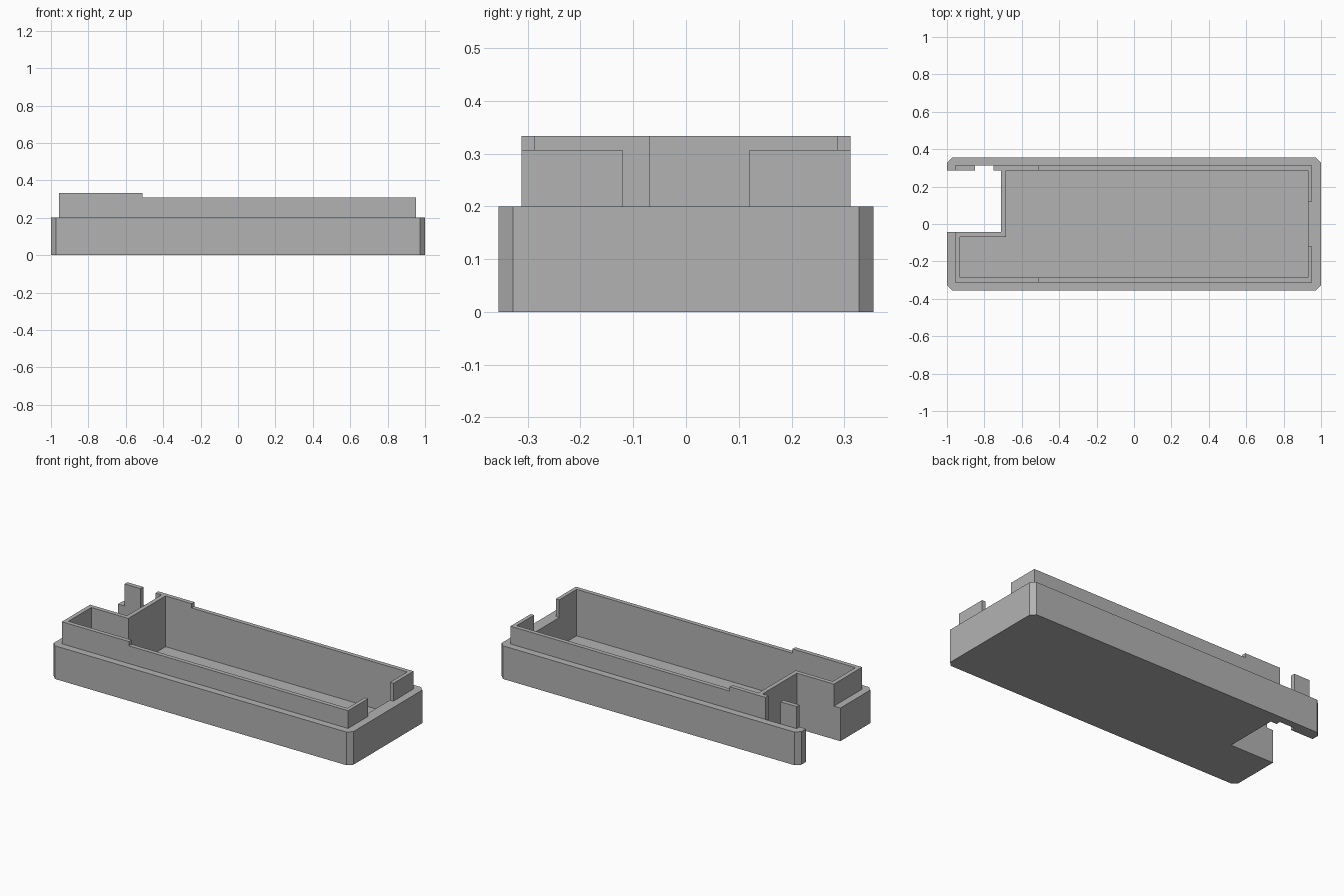
import bpy
import bmesh

if "Cube" in bpy.data.objects:
    bpy.data.objects.remove(bpy.data.objects["Cube"], do_unlink=True)

grey = bpy.data.materials.new("plain grey")
grey.use_nodes = True
grey.diffuse_color = (0.45, 0.45, 0.45, 1)
grey.node_tree.nodes["Principled BSDF"].inputs["Base Color"].default_value = grey.diffuse_color


def prism(name, outline, z0, z1):
    """Extrude a flat outline from z0 up to z1."""
    bm = bmesh.new()
    face = bm.faces.new([bm.verts.new((x, y, z0)) for x, y in outline])
    up = bmesh.ops.extrude_face_region(bm, geom=[face])["geom"]
    bmesh.ops.translate(bm, vec=(0, 0, z1 - z0),
                        verts=[v for v in up if isinstance(v, bmesh.types.BMVert)])
    bmesh.ops.recalc_face_normals(bm, faces=bm.faces)
    mesh = bpy.data.meshes.new(name)
    bm.to_mesh(mesh)
    bm.free()
    mesh.materials.append(grey)
    obj = bpy.data.objects.new(name, mesh)
    bpy.context.collection.objects.link(obj)
    return obj


def rect(x0, x1, y0, y1):
    return [(x0, y0), (x1, y0), (x1, y1), (x0, y1)]


def cut(obj, outline, z0, z1):
    """Subtract a prism and bake the result."""
    cutter = prism("cutter", outline, z0, z1)
    cutter.hide_render = True
    mod = obj.modifiers.new("cut", "BOOLEAN")
    mod.operation = "DIFFERENCE"
    mod.solver = "EXACT"
    mod.object = cutter
    bpy.context.view_layer.objects.active = obj
    bpy.ops.object.modifier_apply(modifier=mod.name)
    bpy.data.objects.remove(cutter, do_unlink=True)


# Main dimensions
L, W, CH = 1.0, 0.355, 0.027          # half length, half width, corner chamfer
BASE, LOW, HIGH = 0.2, 0.307, 0.333   # ledge, low rim and high rim heights
WALL = 0.026
RX0, RX1, RY = -0.957, 0.953, 0.312   # rim outer limits
NX, NY0, NY1 = -0.71, -0.043, 0.285   # corner notch limits
GX0, GX1 = -0.85, -0.75               # slot in the notch's back wall

slot = [(GX1, RY), (GX1, NY1), (NX, NY1), (NX, NY0)]

# Lower tray with chamfered corners and a notch through one end
tray = prism("lower_tray", [
    (-L, -W + CH), (-L + CH, -W), (L - CH, -W), (L, -W + CH),
    (L, W - CH), (L - CH, W), (-L + CH, W), (-L, W - CH),
    (-L, NY1), (GX0, NY1), (GX0, RY)] + slot + [(-L, NY0)], 0, BASE)

# Raised rim standing on the tray
rim = prism("upper_rim", [(RX0, -RY), (RX1, -RY), (RX1, RY)] + slot + [(RX0, NY0)],
            BASE, HIGH)

# Lone upright tab beside the slot
prism("rim_tab", rect(RX0, GX0, NY1, RY), BASE, HIGH)

# Cavity shared by tray and rim
ix, iy, end = NX + WALL, RY - WALL, RX1 - 0.023
cavity = [(RX0 + WALL, -iy), (end, -iy), (end, iy), (ix, iy),
          (ix, NY0 - WALL), (RX0 + WALL, NY0 - WALL)]
cut(tray, cavity, 0.027, 0.5)
cut(rim, cavity, 0.1, 0.5)

# Lower the rim along most of its length, and open its end
cut(rim, rect(-0.51, 1.2, -0.5, 0.5), LOW, 0.5)
cut(rim, rect(0.85, 1.2, -0.12, 0.12), 0.1, 0.5)
